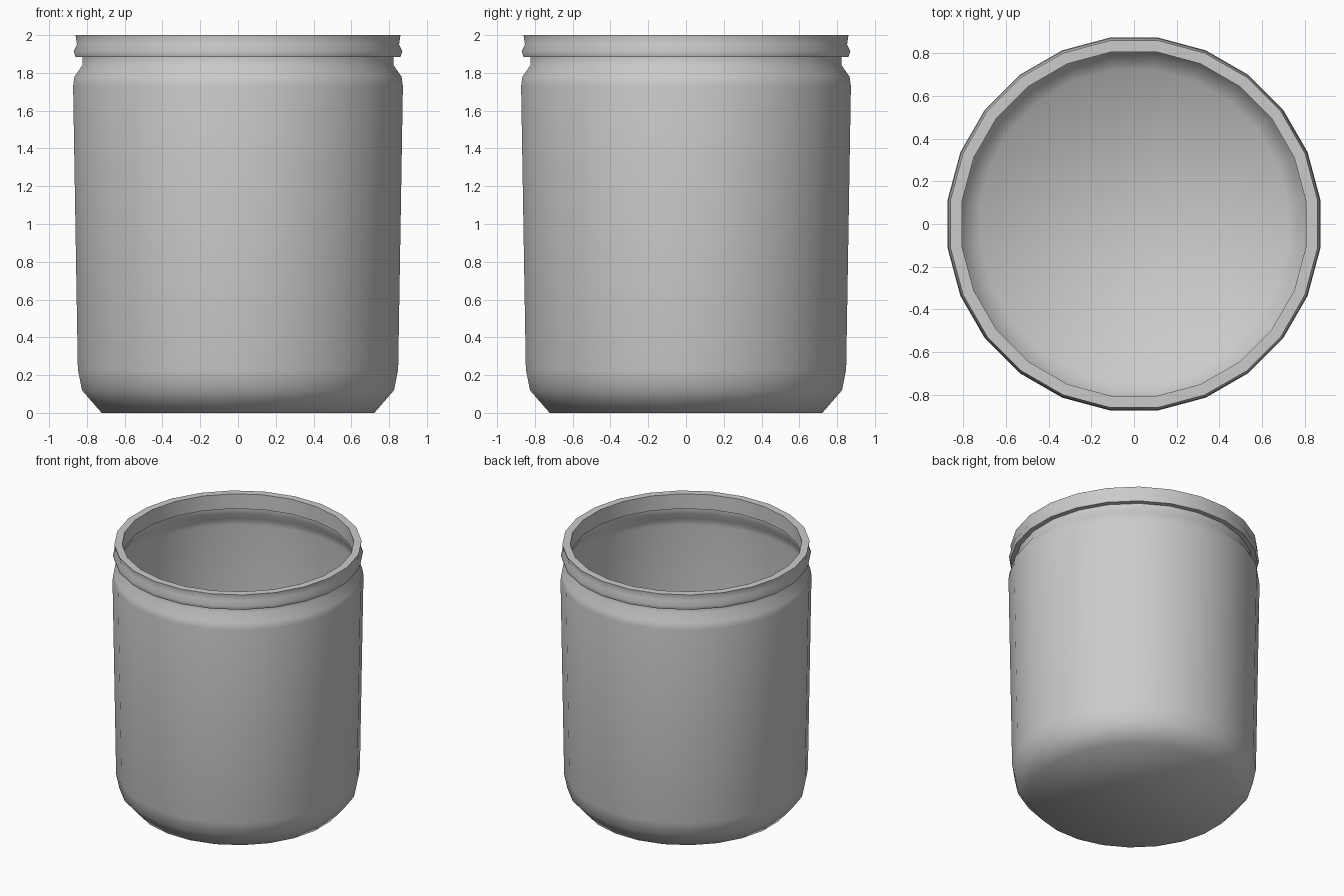
import bpy, bmesh, math

if "Cube" in bpy.data.objects:
    bpy.data.objects.remove(bpy.data.objects["Cube"])

SIDES = 24
HALF = math.pi / SIDES


def lathe(name, profile, floor=False):
    """Revolve (half-width, z) points into a 24-sided shell."""
    bm = bmesh.new()
    rings = []
    for w, z in profile:
        r = w / math.cos(HALF)
        rings.append([bm.verts.new((r * math.cos(HALF * (2 * i + 1)),
                                    r * math.sin(HALF * (2 * i + 1)), z))
                      for i in range(SIDES)])
    for a, b in zip(rings, rings[1:]):
        for i in range(SIDES):
            j = (i + 1) % SIDES
            bm.faces.new((a[i], a[j], b[j], b[i]))
    if floor:
        bm.faces.new(rings[0][::-1])
    mesh = bpy.data.meshes.new(name)
    bm.to_mesh(mesh)
    bm.free()
    obj = bpy.data.objects.new(name, mesh)
    bpy.context.collection.objects.link(obj)
    bpy.ops.object.select_all(action='DESELECT')
    obj.select_set(True)
    bpy.context.view_layer.objects.active = obj
    bpy.ops.object.shade_smooth_by_angle(angle=math.radians(58))
    return obj


# Thin-walled jar: chamfered base, slightly flared wall, neck, and thick rolled lip
lathe("jar", [
    (0.722, 0.0), (0.826, 0.12), (0.848, 0.23),      # base
    (0.873, 1.73), (0.866, 1.78), (0.824, 1.84),     # wall and shoulder
    (0.824, 1.885), (0.86, 1.885),                   # neck and ledge
    (0.87, 1.915), (0.853, 1.95), (0.86, 2.0),       # bead and rim
    (0.806, 2.0), (0.806, 1.885),                    # inside of lip
], floor=True)
